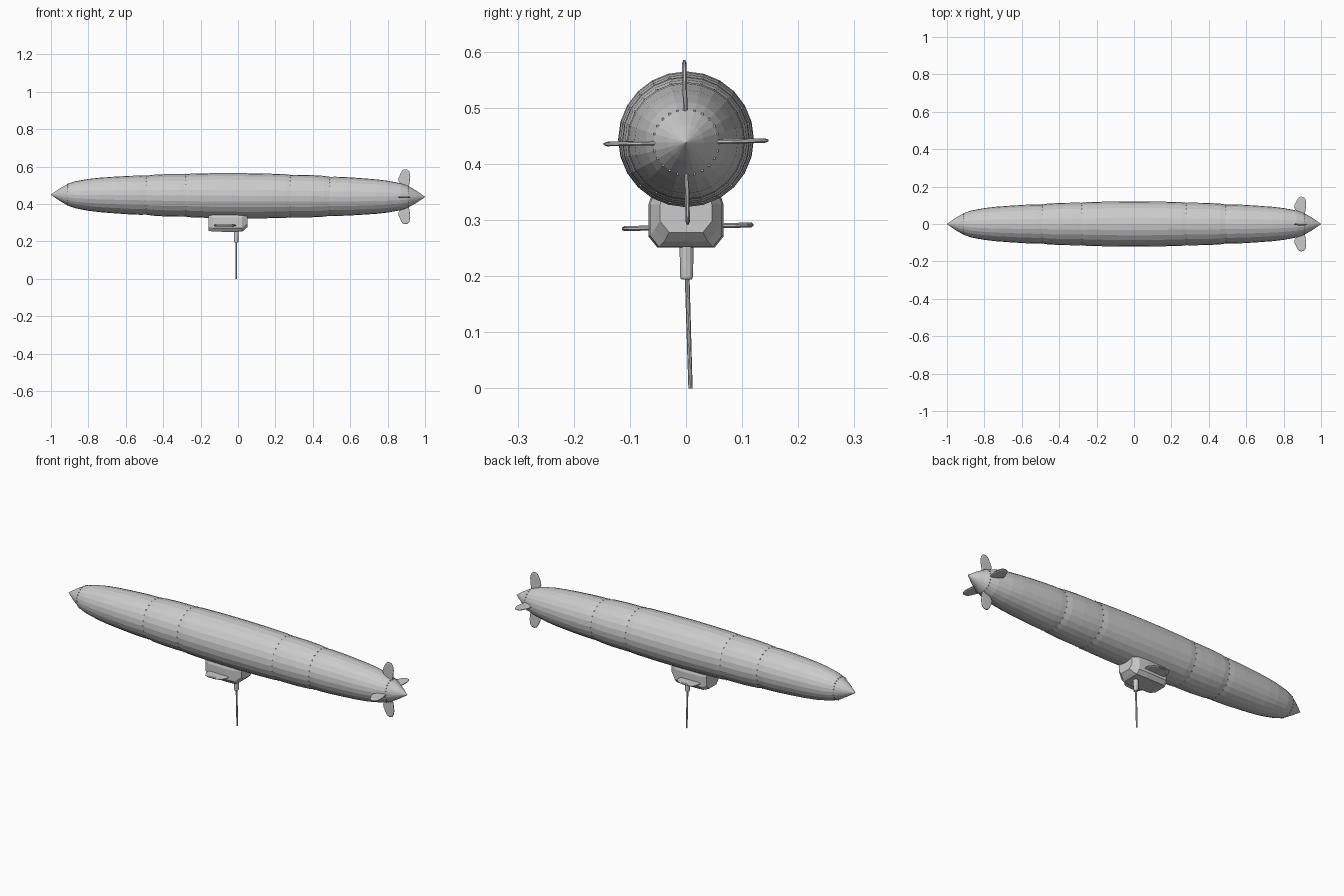
import bpy, bmesh, math
from mathutils import Vector

cube = bpy.data.objects.get("Cube")
if cube:
    bpy.data.objects.remove(cube, do_unlink=True)

grey = bpy.data.materials.new("pale_grey")
grey.use_nodes = True
grey.diffuse_color = (0.6, 0.6, 0.6, 1)
grey.node_tree.nodes["Principled BSDF"].inputs["Base Color"].default_value = (0.6, 0.6, 0.6, 1)


def finish(bm, name):
    bmesh.ops.recalc_face_normals(bm, faces=bm.faces)
    mesh = bpy.data.meshes.new(name)
    bm.to_mesh(mesh)
    bm.free()
    mesh.materials.append(grey)
    obj = bpy.data.objects.new(name, mesh)
    bpy.context.collection.objects.link(obj)
    return obj


def loft(name, rings):
    """Bridge equal-sized rings of points and cap both ends."""
    bm = bmesh.new()
    rows = [[bm.verts.new(p) for p in ring] for ring in rings]
    n = len(rows[0])
    for a, b in zip(rows, rows[1:]):
        for i in range(n):
            j = (i + 1) % n
            bm.faces.new((a[i], a[j], b[j], b[i]))
    bm.faces.new(rows[0])
    bm.faces.new(rows[-1])
    bmesh.ops.remove_doubles(bm, verts=bm.verts, dist=0.0003)
    return finish(bm, name)


def circle(center, radius, u, v, sides):
    step = math.tau / sides
    return [Vector(center) + radius * (math.cos(i * step) * Vector(u) + math.sin(i * step) * Vector(v))
            for i in range(sides)]


def axis_z(x):
    return 0.444 - 0.006 * x


# Envelope: gently bulging gas-bag sections with pinched seams and pointed ends
profile = [(1.0, 0.0008), (0.955, 0.032), (0.91, 0.058), (0.87, 0.072), (0.8, 0.085),
           (0.74, 0.092), (0.66, 0.098), (0.58, 0.103), (0.52, 0.105), (0.49, 0.104),
           (0.46, 0.109), (0.39, 0.113), (0.31, 0.114), (0.28, 0.1135), (0.25, 0.117), (0.13, 0.12)]
stations = [(-x, r) for x, r in profile] + [(0, 0.121)] + profile[::-1]
loft("envelope", [circle((x, 0, axis_z(x)), r, (0, 1, 0), (0, 0, 1), 24) for x, r in stations])

# Rows of small stitches along the seams
bm = bmesh.new()
for x, r in ((0.91, 0.058), (0.49, 0.1045), (0.28, 0.114)):
    for s in (-x, x):
        for p in circle((s, 0, axis_z(s)), r, (0, 1, 0), (0, 0, 1), 24):
            made = bmesh.ops.create_cube(bm, size=0.004)
            bmesh.ops.translate(bm, verts=made["verts"], vec=p)
finish(bm, "seam_stitches")


def blade(name, outline, place, thick):
    """Flat plate from an (x, span) outline, thinned toward its border."""
    cx = sum(p[0] for p in outline) / len(outline)
    cs = sum(p[1] for p in outline) / len(outline)
    rings = []
    for t, k in ((-1, 0.86), (-0.4, 1), (0.4, 1), (1, 0.86)):
        rings.append([place(cx + (x - cx) * k, cs + (s - cs) * k, t * thick / 2) for x, s in outline])
    return loft(name, rings)


# Four tail fins around the stern
tail = [(0.9, 0.045), (0.875, 0.06), (0.857, 0.085), (0.858, 0.1), (0.872, 0.13), (0.88, 0.142),
        (0.892, 0.147), (0.908, 0.144), (0.917, 0.132), (0.921, 0.11), (0.918, 0.08), (0.912, 0.045)]
for i, side in enumerate(("left", "upper", "right", "lower")):
    a = i * math.pi / 2 + 0.022
    out = Vector((0, math.cos(a), math.sin(a)))
    across = Vector((0, -math.sin(a), math.cos(a)))
    blade(side + "_tail_fin", tail,
          lambda x, s, t: Vector((x, 0, axis_z(x))) + out * s + across * t, 0.008)


# Gondola: chamfered cabin with a raised, tapered end
def cabin_ring(x, half, bottom, chamfer):
    top = 0.348
    return [Vector((x, y, z)) for y, z in
            ((-half * 0.9, top), (-half, top - 0.02), (-half, bottom + chamfer),
             (-half + chamfer * 0.8, bottom), (half - chamfer * 0.8, bottom),
             (half, bottom + chamfer), (half, top - 0.02), (half * 0.9, top))]


loft("gondola", [cabin_ring(-0.157, 0.05, 0.257, 0.022), cabin_ring(-0.135, 0.064, 0.252, 0.02),
                 cabin_ring(-0.03, 0.067, 0.251, 0.02), cabin_ring(0.022, 0.064, 0.252, 0.02),
                 cabin_ring(0.035, 0.056, 0.262, 0.022), cabin_ring(0.052, 0.046, 0.278, 0.02)])

# Side winglets on the gondola
wing = [(-0.13, 0.055), (-0.128, 0.09), (-0.118, 0.11), (-0.1, 0.117),
        (-0.05, 0.115), (-0.028, 0.106), (-0.012, 0.085), (-0.01, 0.055)]
for side, s in (("left", 1), ("right", -1)):
    blade(side + "_winglet", wing,
          lambda x, y, t: Vector((x, s * y + 0.003, 0.288 + s * 0.03 * y + t)), 0.009)

# Mooring post: thick sleeve and slim leaning rod
X, Y = (1, 0, 0), (0, 1, 0)
loft("post_sleeve", [circle((-0.01, 0.001, z), r, X, Y, 12)
                     for z, r in ((0.194, 0.009), (0.198, 0.0115), (0.255, 0.0125))])
loft("post_rod", [circle((-0.01, 0.008, 0), 0.004, X, Y, 10),
                  circle((-0.01, 0.002, 0.2), 0.0045, X, Y, 10)])
